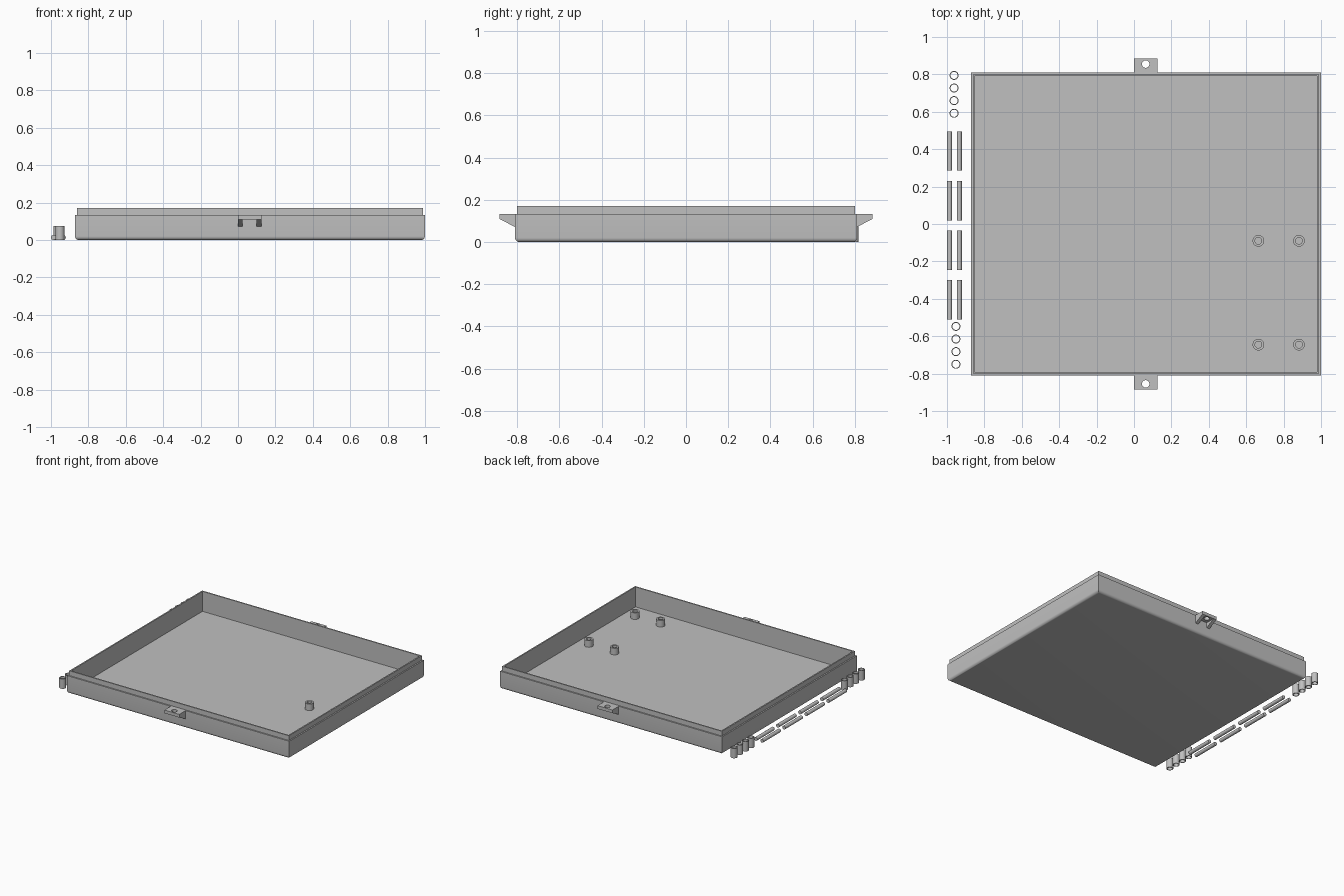
import bpy
import bmesh
import math

cube = bpy.data.objects.get("Cube")
if cube:
    bpy.data.objects.remove(cube, do_unlink=True)

grey = bpy.data.materials.new("plain grey")
grey.use_nodes = True
colour = (0.53, 0.53, 0.53, 1)
grey.diffuse_color = colour
grey.node_tree.nodes["Principled BSDF"].inputs["Base Color"].default_value = colour


def finish(bm, name, smooth=True):
    """Turn a bmesh into a named, coloured object."""
    bmesh.ops.recalc_face_normals(bm, faces=bm.faces)
    mesh = bpy.data.meshes.new(name)
    bm.to_mesh(mesh)
    bm.free()
    mesh.materials.append(grey)
    obj = bpy.data.objects.new(name, mesh)
    bpy.context.collection.objects.link(obj)
    bpy.ops.object.select_all(action="DESELECT")
    obj.select_set(True)
    bpy.context.view_layer.objects.active = obj
    if smooth:
        bpy.ops.object.shade_smooth_by_angle(angle=math.radians(30))
    return obj


def join_rings(bm, rings, closed=False):
    """Skin matching vertex rings with quads."""
    n = len(rings[0])
    pairs = list(zip(rings, rings[1:]))
    if closed:
        pairs.append((rings[-1], rings[0]))
    for a, b in pairs:
        for i in range(n):
            j = (i + 1) % n
            bm.faces.new((a[i], a[j], b[j], b[i]))


def tube(name, x, y, z, outer, inner, height, sides=32):
    bm = bmesh.new()
    rings = []
    for r, h in ((outer, z), (outer, z + height), (inner, z + height), (inner, z)):
        rings.append([bm.verts.new((x + r * math.cos(math.tau * i / sides),
                                    y + r * math.sin(math.tau * i / sides), h))
                      for i in range(sides)])
    join_rings(bm, rings, closed=True)
    return finish(bm, name)


def prism(name, profile, x0, x1):
    """Extrude a y-z outline along x."""
    bm = bmesh.new()
    ends = [[bm.verts.new((x, y, z)) for y, z in profile] for x in (x0, x1)]
    join_rings(bm, ends)
    for end in ends:
        bm.faces.new(end)
    return finish(bm, name, smooth=False)


# Open tray: rounded bottom edge, stepped lip, hollow inside
LEFT, RIGHT, HALF_Y = -0.872, 0.999, 0.81
STEP, TOP, FLOOR, ROUND = 0.134, 0.17, 0.018, 0.02
profile = []
for k in range(7):
    a = math.radians(15 * k)
    profile.append((ROUND * (1 - math.sin(a)), ROUND * (1 - math.cos(a))))
profile += [(0, STEP), (0.01, STEP), (0.01, TOP), (0.02, TOP), (0.02, FLOOR)]
bm = bmesh.new()
rings = []
for inset, z in profile:
    x0, x1, y = LEFT + inset, RIGHT - inset, HALF_Y - inset
    rings.append([bm.verts.new((px, py, z))
                  for px, py in ((x0, -y), (x1, -y), (x1, y), (x0, y))])
join_rings(bm, rings)
bm.faces.new(rings[0])
bm.faces.new(rings[-1])
finish(bm, "tray")

# Standoffs on the tray floor
for x in (0.665, 0.882):
    for y in (-0.09, -0.645):
        tube("standoff", x, y, FLOOR - 0.002, 0.031, 0.018, 0.052)

# Mounting ears with a screw hole and two gussets, front and back
for side, label in ((-1, "front"), (1, "back")):
    wall, tip = side * 0.808, side * 0.885
    plate = prism(label + "_ear_plate",
                  [(wall, 0.11), (tip, 0.11), (tip, STEP), (wall, STEP)], 0, 0.125)
    bm = bmesh.new()
    bmesh.ops.create_cone(bm, cap_ends=True, segments=32, radius1=0.02, radius2=0.02, depth=0.2)
    bmesh.ops.translate(bm, verts=bm.verts, vec=(0.0625, side * 0.855, 0.12))
    cutter = finish(bm, "hole_cutter", smooth=False)
    cutter.hide_render = True
    cut = plate.modifiers.new("hole", "BOOLEAN")
    cut.operation = "DIFFERENCE"
    cut.solver = "EXACT"
    cut.object = cutter
    bpy.context.view_layer.objects.active = plate
    bpy.ops.object.modifier_apply(modifier=cut.name)
    bpy.data.objects.remove(cutter, do_unlink=True)
    for x in (0, 0.1):
        prism(label + "_ear_gusset", [(wall, 0.07), (tip, 0.11), (wall, 0.11)], x, x + 0.025)

# Loose spacer tubes beside the tray
for x, first_y in ((-0.962, 0.592), (-0.952, -0.75)):
    for i in range(4):
        tube("spacer_tube", x, first_y + 0.0675 * i, 0, 0.024, 0.019, 0.075)

# Loose pins lying in two rows
for x in (-0.9865, -0.934):
    for i in range(4):
        bm = bmesh.new()
        bmesh.ops.create_cone(bm, cap_ends=True, segments=24,
                              radius1=0.0135, radius2=0.0135, depth=0.21)
        for v in bm.verts:
            v.co = (x + v.co.x, -0.405 + 0.265 * i + v.co.z, 0.0135 + v.co.y)
        finish(bm, "pin")
